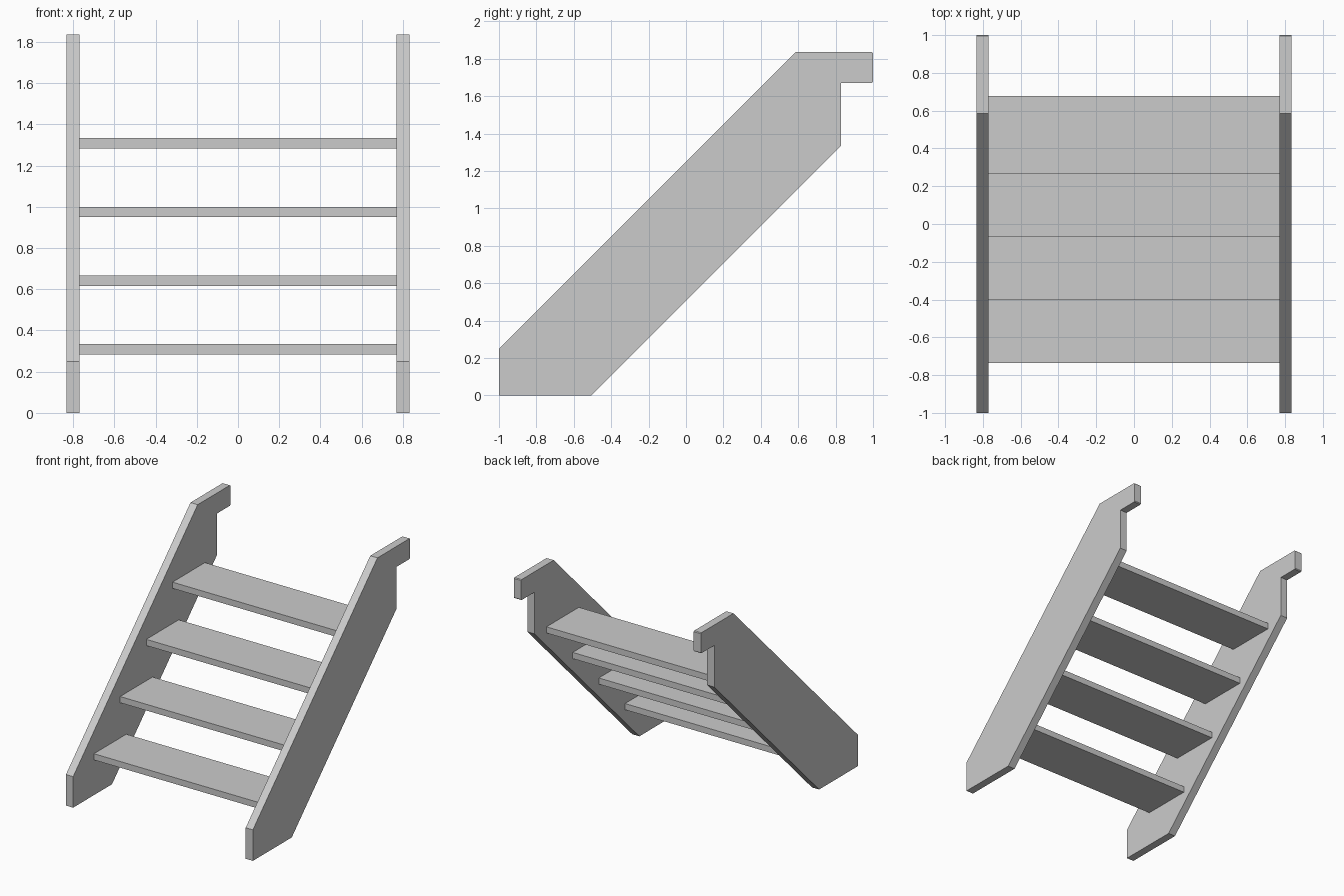
import bpy, bmesh

if "Cube" in bpy.data.objects:
    bpy.data.objects.remove(bpy.data.objects["Cube"])

def prism(name, profile, x0, x1):
    """Extrude a (y, z) outline from x0 to x1."""
    bm = bmesh.new()
    face = bm.faces.new([bm.verts.new((x0, y, z)) for y, z in profile])
    ext = bmesh.ops.extrude_face_region(bm, geom=[face])
    verts = [g for g in ext["geom"] if isinstance(g, bmesh.types.BMVert)]
    bmesh.ops.translate(bm, verts=verts, vec=(x1 - x0, 0, 0))
    bmesh.ops.recalc_face_normals(bm, faces=bm.faces)
    mesh = bpy.data.meshes.new(name)
    bm.to_mesh(mesh)
    bm.free()
    obj = bpy.data.objects.new(name, mesh)
    bpy.context.collection.objects.link(obj)
    return obj

INNER, OUTER = 0.769, 0.833
STEP = 1 / 3

# Side stringers with a hooked top end (tiny chamfers on the hook nose)
c = 0.006
outline = [(-1, 0), (-0.505, 0), (0.83, 1.335), (0.83, 1.67),
           (1 - c, 1.67), (1, 1.67 + c), (1, 1.835 - c), (1 - c, 1.835),
           (0.585, 1.835), (-1, 0.25)]
prism("stringer_left", outline, -OUTER, -INNER)
prism("stringer_right", outline, INNER, OUTER)

# Four treads, equal rise and run
for i in range(4):
    front, top = -0.735 + i * STEP, (i + 1) * STEP
    back, bottom = front + 0.412, top - 0.05
    prism(f"tread_{i + 1}",
          [(front, bottom), (back, bottom), (back, top), (front, top)],
          -INNER, INNER)
